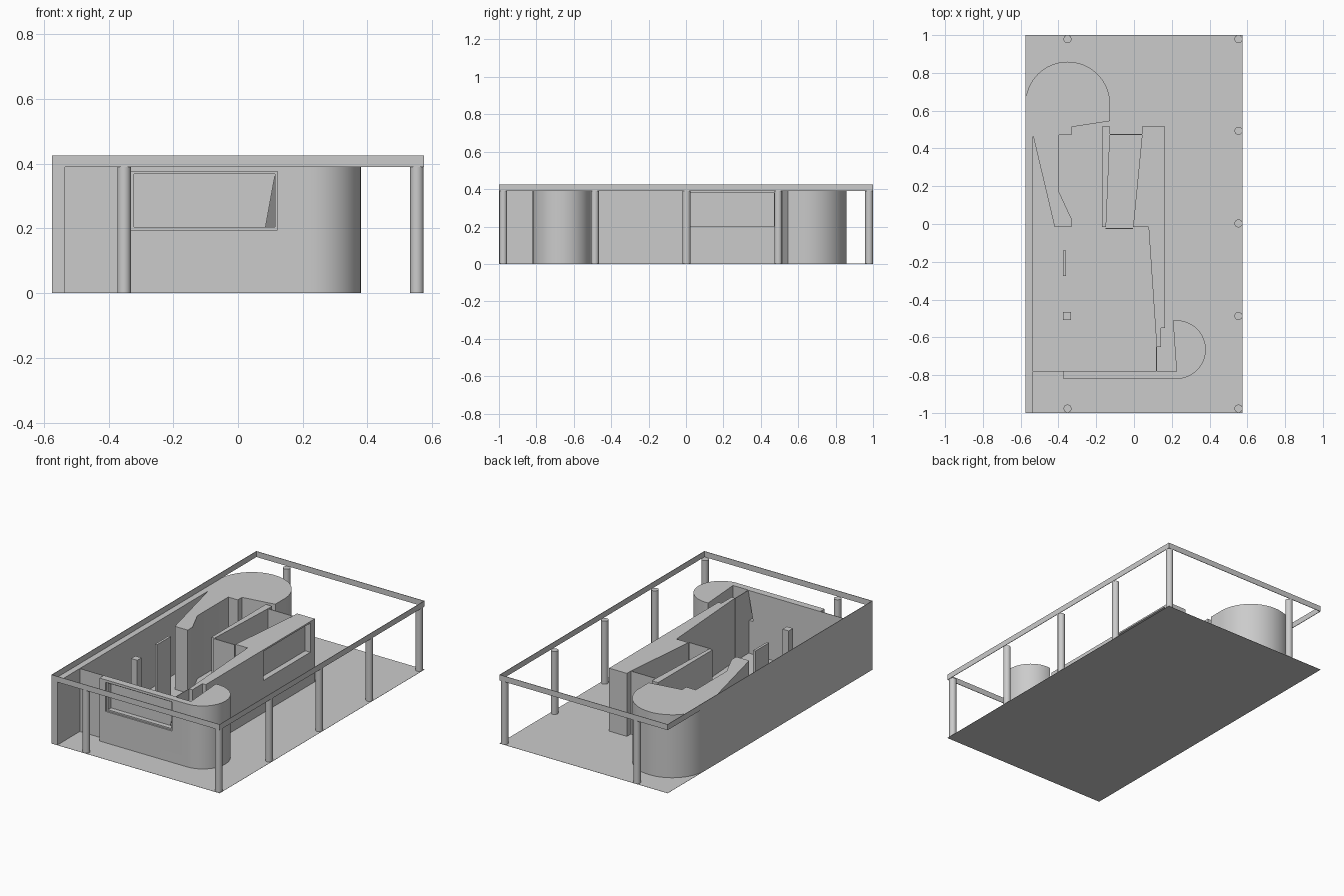
import bpy, bmesh, math

cube = bpy.data.objects.get("Cube")
if cube:
    bpy.data.objects.remove(cube, do_unlink=True)

grey = bpy.data.materials.new("plain grey")
grey.use_nodes = True
grey.diffuse_color = (0.6, 0.6, 0.6, 1)
grey.node_tree.nodes["Principled BSDF"].inputs["Base Color"].default_value = (0.6, 0.6, 0.6, 1)

FLOOR = 0.001   # floor thickness
TOP = 0.39      # wall height
BEAM = 0.425    # top of the perimeter beam
X, Y = 0.575, 1.0


def prism(name, outline, z0=FLOOR, z1=TOP, smooth=False):
    """Extrude a plan outline upwards."""
    bm = bmesh.new()
    base = bm.faces.new([bm.verts.new((x, y, z0)) for x, y in outline])
    ext = bmesh.ops.extrude_face_region(bm, geom=[base])
    for v in ext["geom"]:
        if isinstance(v, bmesh.types.BMVert):
            v.co.z = z1
    bmesh.ops.recalc_face_normals(bm, faces=bm.faces)
    mesh = bpy.data.meshes.new(name)
    bm.to_mesh(mesh)
    bm.free()
    ob = bpy.data.objects.new(name, mesh)
    bpy.context.collection.objects.link(ob)
    mesh.materials.append(grey)
    if smooth:
        bpy.ops.object.select_all(action="DESELECT")
        ob.select_set(True)
        bpy.context.view_layer.objects.active = ob
        bpy.ops.object.shade_smooth_by_angle(angle=math.radians(30))
    return ob


def box(name, x0, x1, y0, y1, z0=FLOOR, z1=TOP):
    return prism(name, [(x0, y0), (x1, y0), (x1, y1), (x0, y1)], z0, z1)


def arc(cx, cy, r, a0, a1, n=32):
    angles = [math.radians(a0 + (a1 - a0) * i / n) for i in range(n + 1)]
    return [(cx + r * math.cos(a), cy + r * math.sin(a)) for a in angles]


def cut(ob, *bounds):
    """Cut a box-shaped opening out of a wall."""
    cutter = box("cutter", *bounds)
    cutter.hide_render = True
    mod = ob.modifiers.new("opening", "BOOLEAN")
    mod.operation = "DIFFERENCE"
    mod.solver = "EXACT"
    mod.object = cutter
    bpy.context.view_layer.objects.active = ob
    bpy.ops.object.modifier_apply(modifier=mod.name)
    bpy.data.objects.remove(cutter, do_unlink=True)


# Floor
box("floor", -X, X, -Y, Y, 0, FLOOR)

# Thin perimeter beam
t = 0.003
box("beam_front", -X, X, -Y, -Y + t, TOP, BEAM)
box("beam_back", -X, X, Y - t, Y, TOP, BEAM)
box("beam_right", -X, -X + t, -Y, Y, TOP, BEAM)
box("beam_left", X - t, X, -Y, Y, TOP, BEAM)

# Round columns
spots = [(-0.352, -0.977), (-0.352, 0.979)] + [(0.553, y) for y in (-0.977, -0.487, 0.003, 0.493, 0.979)]
for i, (x, y) in enumerate(spots):
    prism(f"column_{i + 1}", arc(x, y, 0.021, 0, 345, 23), smooth=True)

# Side wall running into the rounded back room and the pointed inner wall
prism("side_wall_and_back_room",
      [(-X, -Y), (-0.535, -Y), (-0.535, 0.47), (-0.42, -0.017), (-0.332, -0.017),
       (-0.332, 0.03), (-0.397, 0.17), (-0.397, 0.472), (-0.332, 0.472),
       (-0.332, 0.513), (-0.127, 0.545)]
      + arc(-0.351, 0.635, 0.224, 0, 180), smooth=True)

# Front wall with its rounded end and framed window
front = prism("front_wall",
              [(0.225, -0.78), (-0.373, -0.78), (-0.373, -0.82)]
              + arc(0.225, -0.665, 0.155, -90, 97), smooth=True)
cut(front, -0.332, 0.122, -0.9, -0.81, 0.195, 0.375)
cut(front, -0.322, 0.114, -0.9, -0.70, 0.204, 0.368)

# Thin screen behind the front wall, with a sloping edge
screen = box("front_screen", -0.535, 0.119, -0.780, -0.777)
for v in screen.data.vertices:
    if v.co.x > 0 and v.co.z < 0.1:
        v.co.x = 0.048

# Tapered main wall with a recessed window on its outer side
main = prism("main_wall",
             [(0.043, 0.515), (0.165, 0.515), (0.165, -0.55), (0.143, -0.55),
              (0.143, -0.65), (0.12, -0.65), (0.077, -0.017), (-0.005, -0.017),
              (0.043, 0.475)])
cut(main, 0.13, 0.3, 0.015, 0.47, 0.2, 0.38)
box("entry_panel", 0.117, 0.121, -0.78, -0.65)

# Inner room: slim wall and thin end panels
prism("inner_room_wall",
      [(-0.17, 0.515), (-0.127, 0.515), (-0.127, 0.475), (-0.148, -0.017), (-0.17, -0.017)])
box("inner_room_back_panel", -0.127, 0.043, 0.472, 0.477)
box("inner_room_front_panel", -0.15, -0.005, -0.026, -0.02)

# Free-standing panel and post
box("standing_panel", -0.376, -0.361, -0.275, -0.14)
box("square_post", -0.376, -0.334, -0.507, -0.465)
